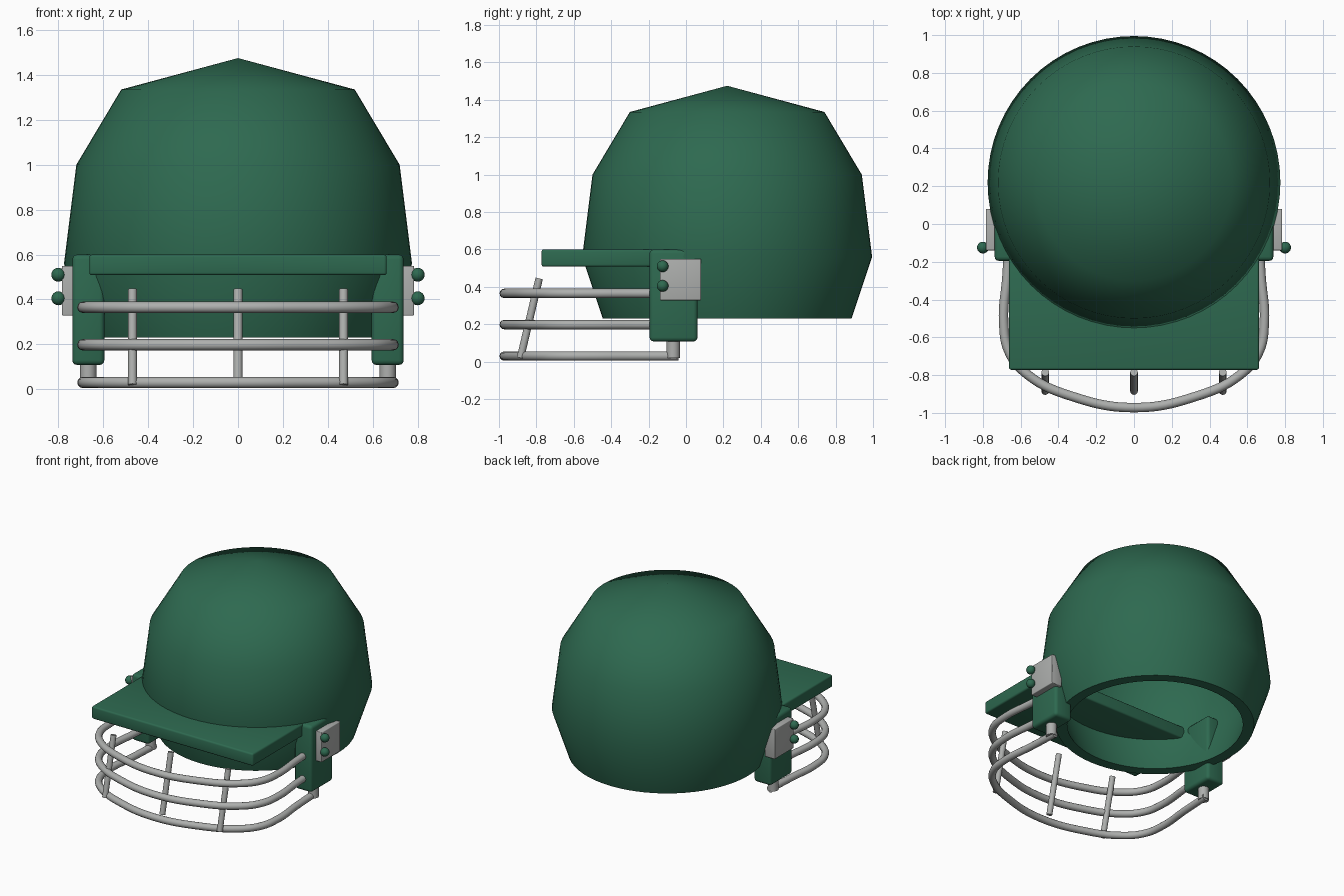
import bpy, bmesh, math
from mathutils import Vector

if "Cube" in bpy.data.objects:
    bpy.data.objects.remove(bpy.data.objects["Cube"])


def material(name, rgb):
    m = bpy.data.materials.new(name)
    m.diffuse_color = (*rgb, 1)
    m.use_nodes = True
    m.node_tree.nodes["Principled BSDF"].inputs["Base Color"].default_value = m.diffuse_color
    return m


GREEN = material("dark green", (0.027, 0.142, 0.08))
STEEL = material("steel grey", (0.42, 0.43, 0.42))


def finish(ob, name, mat, angle=50):
    ob.name = name
    ob.data.materials.clear()
    ob.data.materials.append(mat)
    bpy.ops.object.select_all(action='DESELECT')
    ob.select_set(True)
    bpy.context.view_layer.objects.active = ob
    bpy.ops.object.shade_smooth_by_angle(angle=math.radians(angle))
    return ob


def box(name, lo, hi, mat, bevel):
    lo, hi = Vector(lo), Vector(hi)
    bpy.ops.mesh.primitive_cube_add(size=1, location=(lo + hi) / 2)
    ob = bpy.context.object
    ob.scale = hi - lo
    bpy.ops.object.transform_apply(location=False, rotation=False, scale=True)
    mod = ob.modifiers.new("rounded_edges", 'BEVEL')
    mod.width, mod.segments = bevel, 3
    bpy.ops.object.modifier_apply(modifier=mod.name)
    return finish(ob, name, mat, 40)


def rod(name, a, b, radius, mat):
    a, b = Vector(a), Vector(b)
    bpy.ops.mesh.primitive_cylinder_add(vertices=20, radius=radius,
                                        depth=(b - a).length, location=(a + b) / 2)
    ob = bpy.context.object
    ob.rotation_euler = (b - a).to_track_quat('Z', 'Y').to_euler()
    return finish(ob, name, mat)


def tube(name, points, radius, mat):
    cu = bpy.data.curves.new(name, 'CURVE')
    cu.dimensions = '3D'
    cu.bevel_depth, cu.bevel_resolution = radius, 4
    cu.resolution_u, cu.use_fill_caps = 8, True
    sp = cu.splines.new('BEZIER')
    sp.bezier_points.add(len(points) - 1)
    for bp, p in zip(sp.bezier_points, points):
        bp.co = p
        bp.handle_left_type = bp.handle_right_type = 'AUTO'
    ob = bpy.data.objects.new(name, cu)
    bpy.context.collection.objects.link(ob)
    bpy.ops.object.select_all(action='DESELECT')
    ob.select_set(True)
    bpy.context.view_layer.objects.active = ob
    bpy.ops.object.convert(target='MESH')
    return finish(bpy.context.object, name, mat)


def lathe(name, profile, centre, mat, steps=64):
    bm = bmesh.new()
    verts = [bm.verts.new((r, 0, z)) for r, z in profile]
    edges = [bm.edges.new(pair) for pair in zip(verts, verts[1:])]
    bmesh.ops.spin(bm, geom=verts + edges, cent=(0, 0, 0), axis=(0, 0, 1),
                   angle=math.tau, steps=steps, use_duplicate=False)
    bmesh.ops.remove_doubles(bm, verts=bm.verts, dist=0.0005)
    bmesh.ops.recalc_face_normals(bm, faces=bm.faces)
    me = bpy.data.meshes.new(name)
    bm.to_mesh(me)
    bm.free()
    ob = bpy.data.objects.new(name, me)
    ob.location = centre
    bpy.context.collection.objects.link(ob)
    return finish(ob, name, mat)


# Hollow shell: outside from the crown down, then back up the inside
lathe("helmet_shell",
      [(0, 1.475), (0.52, 1.335), (0.72, 1.0), (0.775, 0.56), (0.665, 0.23),
       (0.59, 0.23), (0.70, 0.56), (0.65, 0.975), (0.475, 1.27), (0, 1.40)],
      (0, 0.22, 0), GREEN)

# Flat peak
box("peak", (-0.662, -0.772, 0.508), (0.662, -0.17, 0.6), GREEN, 0.012)

# Ear guards with their plates, screws and lower posts
for side, s in (("left", -1), ("right", 1)):
    def span(x0, x1):
        return sorted((s * x0, s * x1))
    x0, x1 = span(0.595, 0.738)
    box(side + "_ear_guard", (x0, -0.195, 0.108), (x1, 0.062, 0.6), GREEN, 0.022)
    x0, x1 = span(0.70, 0.784)
    box(side + "_plate", (x0, -0.14, 0.328), (x1, 0.08, 0.55), STEEL, 0.005)
    for i, z in enumerate((0.405, 0.51)):
        bpy.ops.mesh.primitive_uv_sphere_add(segments=20, ring_count=12, radius=0.031,
                                             location=(s * 0.80, -0.125, z))
        finish(bpy.context.object, f"{side}_screw_{i + 1}", GREEN)
    rod(side + "_post", (s * 0.667, -0.068, 0.02), (s * 0.667, -0.068, 0.2), 0.036, STEEL)

# Three curved face guard bars
half = [(0.66, -0.04), (0.672, -0.27), (0.69, -0.52), (0.66, -0.68),
        (0.56, -0.80), (0.32, -0.915)]
path = half + [(0, -0.972)] + [(-x, y) for x, y in reversed(half)]
for i, z in enumerate((0.03, 0.198, 0.365)):
    tube(f"face_bar_{i + 1}", [(x, y, z) for x, y in path], 0.025, STEEL)

# Leaning upright bars
for i, x in enumerate((-0.47, 0, 0.47)):
    rod(f"upright_bar_{i + 1}", (x, -0.885, 0.02), (x, -0.785, 0.445), 0.02, STEEL)
